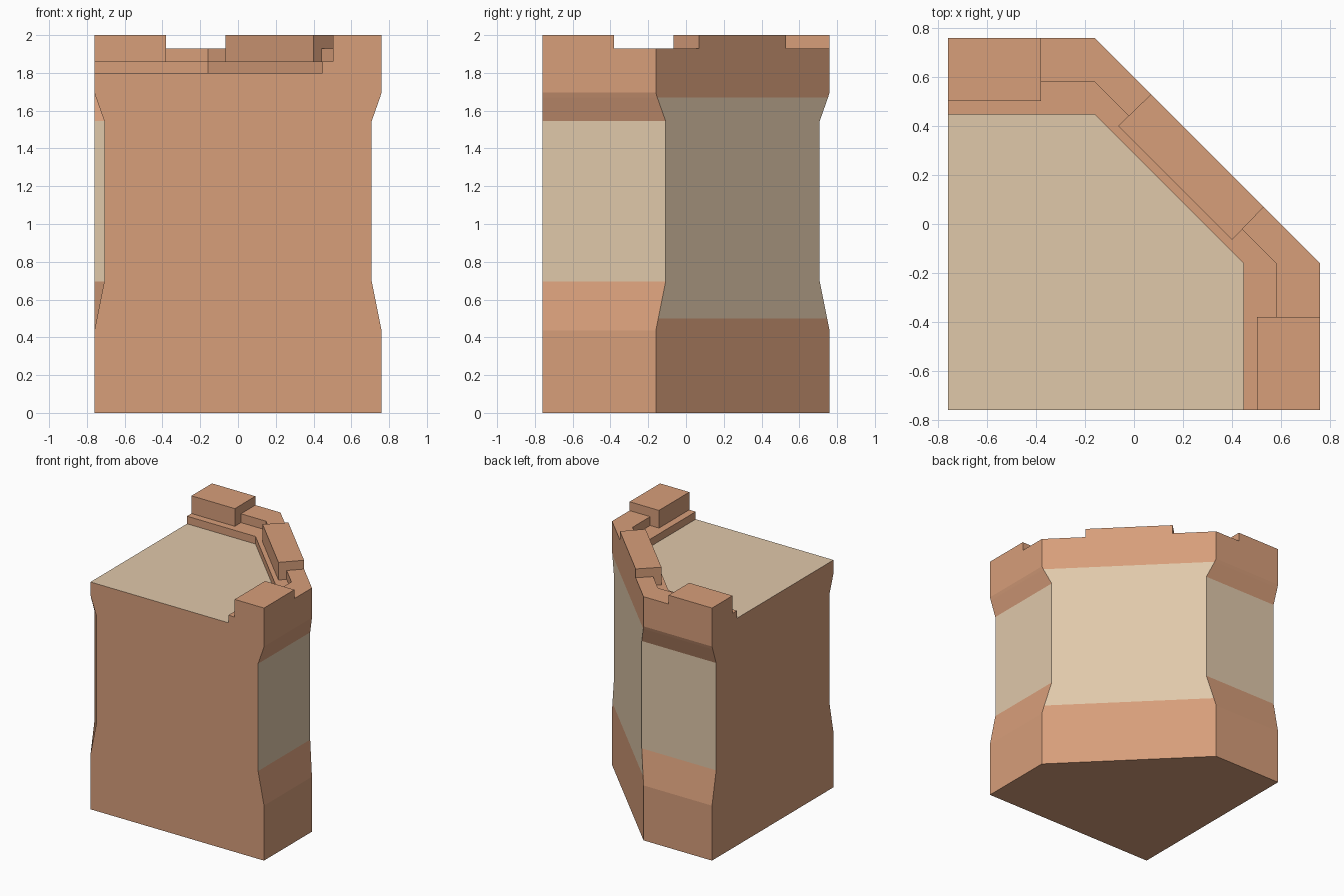
import bpy, bmesh

if "Cube" in bpy.data.objects:
    bpy.data.objects.remove(bpy.data.objects["Cube"])

E = 0.76                       # half width of the footprint


def material(name, rgb):
    m = bpy.data.materials.new(name)
    m.diffuse_color = (*rgb, 1)
    m.use_nodes = True
    m.node_tree.nodes["Principled BSDF"].inputs["Base Color"].default_value = m.diffuse_color
    return m


BRICK = material("brick", (0.68, 0.342, 0.195))
PLASTER = material("plaster", (0.745, 0.578, 0.402))


def finish(bm, name):
    bmesh.ops.recalc_face_normals(bm, faces=bm.faces)
    me = bpy.data.meshes.new(name)
    bm.to_mesh(me)
    bm.free()
    me.materials.append(BRICK)
    me.materials.append(PLASTER)
    ob = bpy.data.objects.new(name, me)
    bpy.context.collection.objects.link(ob)
    return ob


# Tower corner: one wall profile (reach, diagonal sum x+y, height) swept round
# the right, diagonal and back sides
outer = [(0.76, 0.6, 0), (0.76, 0.6, 0.435), (0.747, 0.6, 0.5),
         (0.708, 0.6, 0.695), (0.708, 0.6, 1.545), (0.752, 0.6, 1.67),
         (0.76, 0.6, 1.695)]
rim = [(0.76, 0.6, 1.93), (0.58, 0.42, 1.93), (0.58, 0.42, 1.86),
       (0.447, 0.287, 1.86), (0.447, 0.287, 1.80)]

bm = bmesh.new()
rings = [[bm.verts.new(p) for p in
          ((r, -E, z), (r, s - r, z), (s - r, r, z), (-E, r, z))]
         for r, s, z in outer + rim]
for lo, hi in zip(rings, rings[1:]):
    for i in range(3):
        f = bm.faces.new((lo[i], lo[i + 1], hi[i + 1], hi[i]))
        z0, z1 = lo[i].co.z, hi[i].co.z
        # plaster band: taller on the flat diagonal than on the recessed sides
        a, b = (0.49, 1.68) if i == 1 else (0.69, 1.55)
        f.material_index = int(z0 > a and z1 < b)

# floor and underside share the two corner points
base = bm.verts.new((-E, -E, 0))
top = bm.verts.new((-E, -E, 1.80))
bm.faces.new(rings[-1] + [top]).material_index = 1
bm.faces.new(rings[0] + [base])

# flat cut sides, each with the same waisted outline at the far edge
for k in (0, 3):
    edge = [bm.verts.new((-r, -E, z) if k == 0 else (-E, -r, z))
            for r, s, z in outer[1:]]
    bm.faces.new([ring[k] for ring in rings] + [top] + edge[::-1] + [base])
finish(bm, "tower_wall")


# Battlements
def merlon(name, pts):
    bm = bmesh.new()
    f = bm.faces.new([bm.verts.new((x, y, 1.86)) for x, y in pts])
    ext = bmesh.ops.extrude_face_region(bm, geom=[f], use_keep_orig=True)["geom"]
    bmesh.ops.translate(bm, vec=(0, 0, 0.14),
                        verts=[v for v in ext if isinstance(v, bmesh.types.BMVert)])
    finish(bm, name)


side = [(0.503, -E), (E, -E), (E, -0.38), (0.503, -0.38)]
merlon("right_merlon", side)
merlon("back_merlon", [(y, x) for x, y in side])
merlon("diagonal_merlon", [(0.53, 0.07), (0.07, 0.53), (-0.065, 0.4), (0.4, -0.065)])
